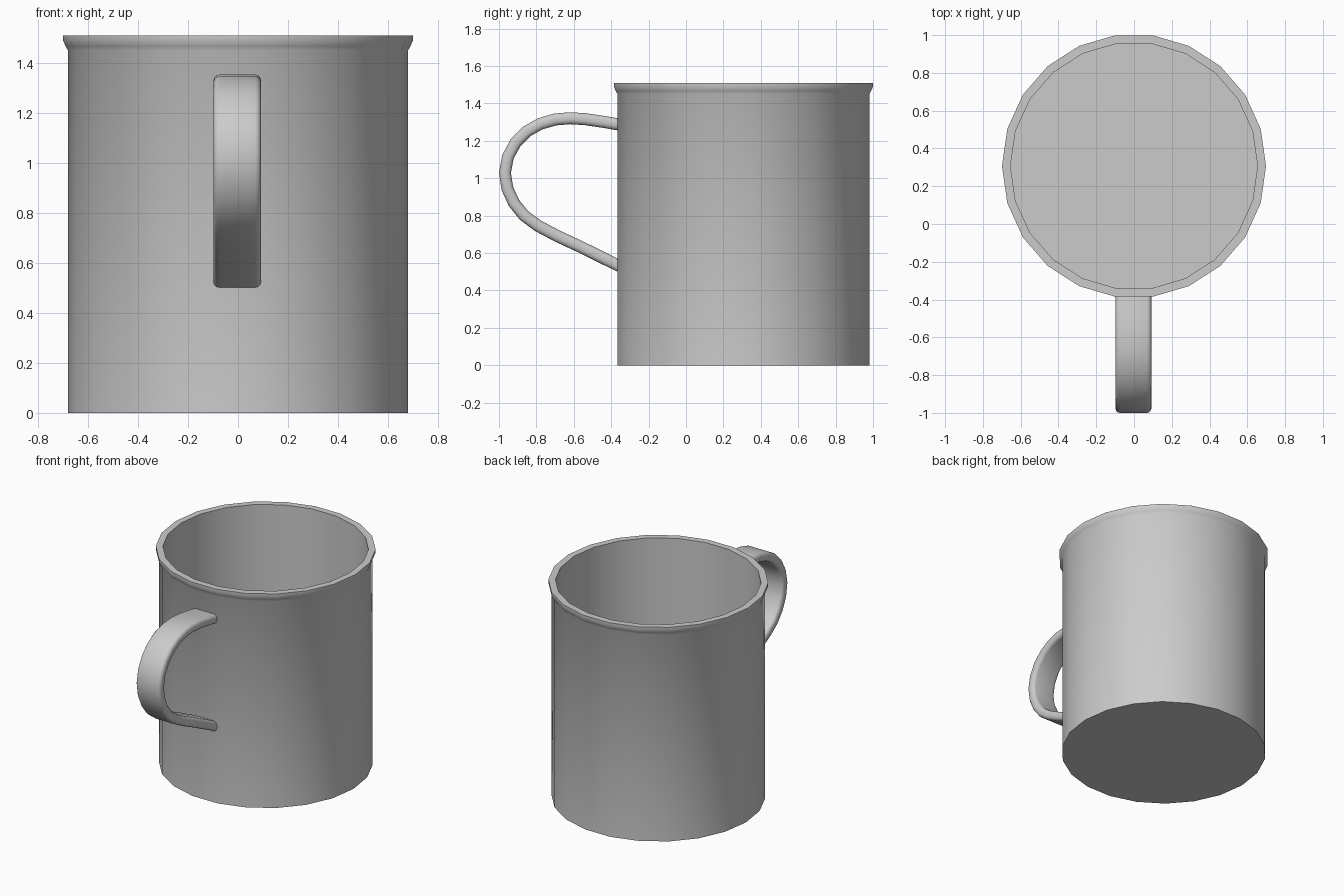
import bpy, bmesh, math
from mathutils import Vector

if "Cube" in bpy.data.objects:
    bpy.data.objects.remove(bpy.data.objects["Cube"])

CENTER_Y = 0.307
SIDES = 22


def skin(name, rings, closed_ends=True):
    """Join successive vertex rings with quads and cap both ends."""
    bm = bmesh.new()
    loops = [[bm.verts.new(p) for p in ring] for ring in rings]
    n = len(loops[0])
    for a, b in zip(loops, loops[1:]):
        for i in range(n):
            j = (i + 1) % n
            bm.faces.new((a[i], a[j], b[j], b[i]))
    if closed_ends:
        bm.faces.new(loops[0][::-1])
        bm.faces.new(loops[-1])
    bmesh.ops.recalc_face_normals(bm, faces=bm.faces)
    mesh = bpy.data.meshes.new(name)
    bm.to_mesh(mesh)
    bm.free()
    obj = bpy.data.objects.new(name, mesh)
    bpy.context.collection.objects.link(obj)
    bpy.ops.object.select_all(action='DESELECT')
    obj.select_set(True)
    bpy.context.view_layer.objects.active = obj
    bpy.ops.object.shade_smooth_by_angle(angle=math.radians(35))
    return obj


def circle(r, z):
    return [(r * math.cos(math.tau * i / SIDES),
             CENTER_Y + r * math.sin(math.tau * i / SIDES), z) for i in range(SIDES)]


# Cup: outer wall, flared rim, inner wall, inner floor
profile = [(0.68, 0), (0.68, 1.45), (0.69, 1.467), (0.699, 1.488), (0.699, 1.51),
           (0.654, 1.51), (0.654, 0.03)]
skin("cup_body", [circle(r, z) for r, z in profile])

# Handle: side-view centre line as (y, z), ends buried in the wall
path = [(-0.355, 1.287), (-0.45, 1.303), (-0.54, 1.316), (-0.62, 1.321), (-0.70, 1.314),
        (-0.78, 1.291), (-0.85, 1.251), (-0.91, 1.192), (-0.952, 1.115), (-0.968, 1.03),
        (-0.955, 0.945), (-0.92, 0.868), (-0.865, 0.80), (-0.79, 0.745), (-0.69, 0.692),
        (-0.58, 0.641), (-0.47, 0.587), (-0.355, 0.53)]
path = [Vector((-0.003, y, z)) for y, z in path]

# Rounded strap cross-section
HALF_W, HALF_T, R = 0.095, 0.032, 0.024
section = []
for k, (sx, st) in enumerate([(1, 1), (-1, 1), (-1, -1), (1, -1)]):
    for step in range(4):
        a = math.radians(90 * k + 30 * step)
        section.append((sx * (HALF_W - R) + R * math.cos(a),
                        st * (HALF_T - R) + R * math.sin(a)))

rings = []
for i, p in enumerate(path):
    tangent = (path[min(i + 1, len(path) - 1)] - path[max(i - 1, 0)]).normalized()
    normal = tangent.cross(Vector((1, 0, 0)))
    rings.append([p + Vector((x, 0, 0)) + normal * t for x, t in section])
skin("handle", rings)
